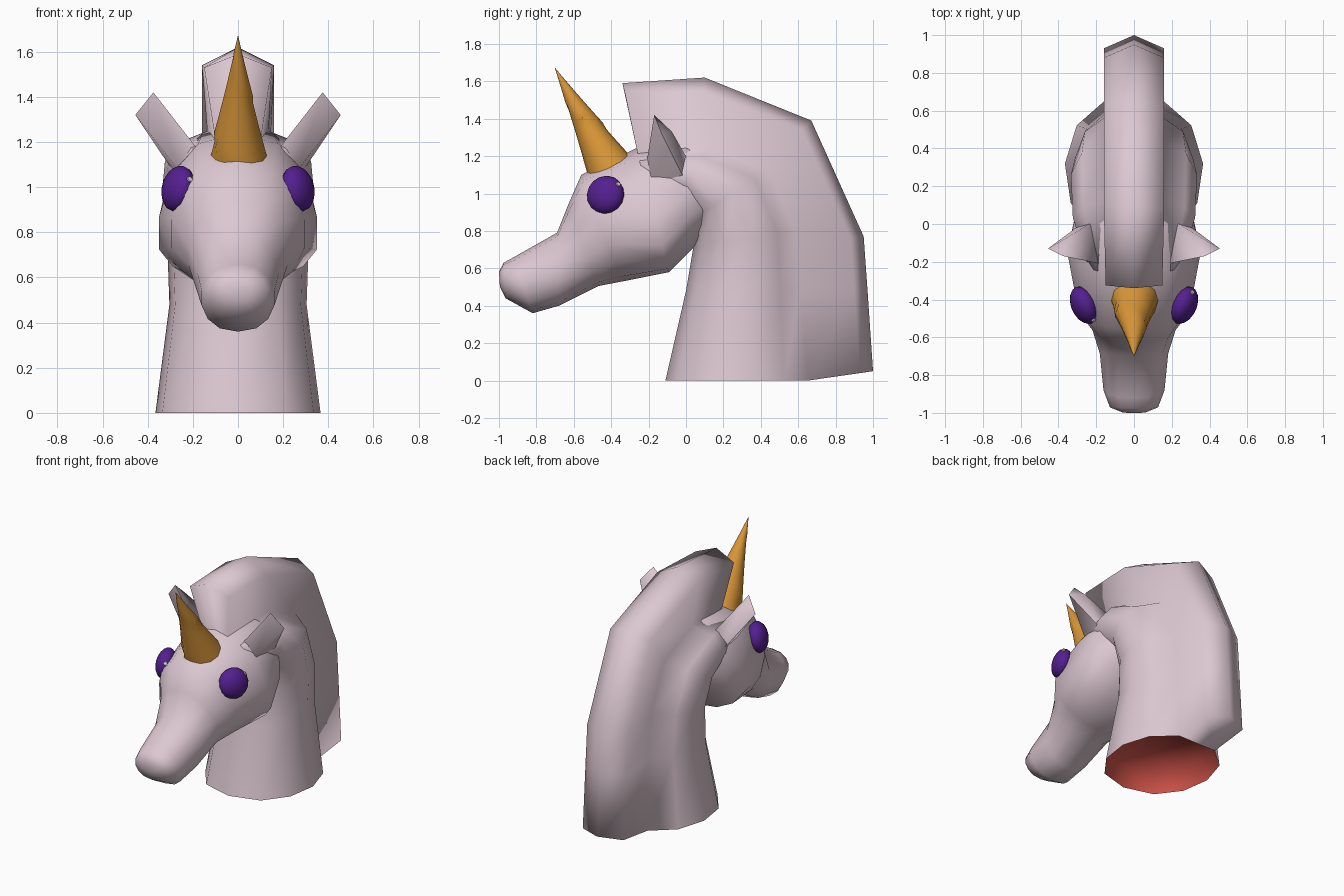
import bpy, bmesh, math
from mathutils import Vector, Matrix

if "Cube" in bpy.data.objects:
    bpy.data.objects.remove(bpy.data.objects["Cube"])


def material(name, rgb):
    m = bpy.data.materials.new(name)
    m.diffuse_color = (*rgb, 1)
    m.use_nodes = True
    m.node_tree.nodes["Principled BSDF"].inputs["Base Color"].default_value = m.diffuse_color
    return m


COAT = material("pale_lilac_coat", (0.72, 0.58, 0.64))
GOLD = material("gold", (0.70, 0.31, 0.04))
PURPLE = material("deep_purple", (0.09, 0.014, 0.28))
RED = material("red_underside", (0.62, 0.085, 0.065))
GLINT = material("eye_glint", (0.75, 0.72, 0.78))


def finish(bm, name, mat, angle=180):
    bmesh.ops.recalc_face_normals(bm, faces=bm.faces[:])
    me = bpy.data.meshes.new(name)
    bm.to_mesh(me)
    bm.free()
    ob = bpy.data.objects.new(name, me)
    bpy.context.collection.objects.link(ob)
    me.materials.append(mat)
    bpy.ops.object.select_all(action='DESELECT')
    ob.select_set(True)
    bpy.context.view_layer.objects.active = ob
    bpy.ops.object.shade_smooth_by_angle(angle=math.radians(angle))
    return ob


def loft(name, rings, mat, cap_start=False, cap_end=False, angle=180, extra=None):
    """Skin closed rings; extra lists point indices of a partial first cap."""
    bm = bmesh.new()
    vs = [[bm.verts.new(p) for p in r] for r in rings]
    n = len(rings[0])
    for a, b in zip(vs, vs[1:]):
        for i in range(n):
            j = (i + 1) % n
            bm.faces.new((a[i], a[j], b[j], b[i]))
    if cap_start:
        bm.faces.new(vs[0])
    if cap_end:
        bm.faces.new(vs[-1])
    if extra:
        bm.faces.new([vs[0][i] for i in extra])
    return finish(bm, name, mat, angle)


def oval(lo, hi, w, c=0.5, e=0.85, angles=None):
    """Oval ring spanning lo..hi in the yz plane, widest at fraction c."""
    pts = []
    for t in angles or [2 * math.pi * i / 14 for i in range(14)]:
        co, si = math.cos(t), math.sin(t)
        v = c + co * ((1 - c) if co > 0 else c)
        x = math.copysign(abs(si) ** e, si) * w if abs(si) > 1e-6 else 0
        pts.append((x, lo[0] + (hi[0] - lo[0]) * v, lo[1] + (hi[1] - lo[1]) * v))
    return pts


# Neck and mane crest as one skin: neck front, neck back, half width, mane edge, ridge
half = [math.radians(a) for a in (159, 127, 95, 64, 32, 0)]   # measured from the throat
neck_angles = [math.pi - a for a in half]
body = []
for lo, hi, w, edge, ridge, mw in (
        ((-0.11, 0), (0.68, 0), 0.367, (0.93, 0.04), (1.0, 0.05), 0.16),
        ((0.0, 0.48), (0.63, 0.48), 0.305, (0.90, 0.48), (0.97, 0.49), 0.16),
        ((0.04, 0.72), (0.60, 0.80), 0.315, (0.88, 0.76), (0.95, 0.77), 0.16),
        ((0.02, 0.86), (0.46, 1.13), 0.335, (0.62, 1.34), (0.67, 1.39), 0.16),
        ((-0.08, 0.94), (0.13, 1.26), 0.325, (0.09, 1.54), (0.10, 1.62), 0.16),
        ((-0.20, 0.98), (-0.26, 1.22), 0.24, (-0.325, 1.53), (-0.34, 1.59), 0.15)):
    right = oval(lo, hi, w, angles=[math.pi - a for a in reversed(half)])
    right.append((mw, *edge))
    left = [(-x, y, z) for x, y, z in reversed(right[1:])]
    body.append(right + [(0, *ridge)] + left)
loft("neck_and_mane", body, COAT, cap_end=True, extra=(5, 6, 7, 8, 9))

# Red recess under the neck
rim = [Vector(body[0][i]) for i in (0, 1, 2, 3, 4, 5, 9, 10, 11, 12, 13)]
mid = Vector((0, 0.28, 0))


def inset(k, z):
    return [mid + (p - mid) * k + Vector((0, 0, z)) for p in rim]


loft("neck_underside", [inset(0.995, 0.0), inset(0.90, 0.14)], RED, cap_end=True)

# Head: bottom point, top point, half width, height of widest point
loft("head", [oval(*s) for s in (
    ((-0.995, 0.50), (-1.0, 0.58), 0.06, 0.5),
    ((-0.965, 0.44), (-0.975, 0.63), 0.13, 0.5),
    ((-0.82, 0.36), (-0.92, 0.66), 0.165, 0.5),
    ((-0.68, 0.40), (-0.69, 0.79), 0.185, 0.45),
    ((-0.47, 0.505), (-0.63, 0.94), 0.225, 0.45),
    ((-0.34, 0.53), (-0.56, 1.10), 0.30, 0.45),
    ((-0.09, 0.58), (-0.27, 1.24), 0.357, 0.28),
    ((0.02, 0.69), (0.0, 1.27), 0.325, 0.4),
    ((0.16, 0.84), (0.2, 1.2), 0.18, 0.5))], COAT, cap_start=True)

# Horn: tilted cone with a spiral step
base, tip = Vector((0, -0.405, 1.14)), Vector((0, -0.70, 1.67))
axis = tip - base
side = axis.cross(Vector((1, 0, 0))).normalized()
rows, n, horn = 16, 12, []
for k in range(rows + 1):
    t = k / rows
    ring = []
    for i in range(n):
        a = 2 * math.pi * i / n
        step = (i / n + 1.5 * t + 0.25) % 1
        r = 0.130 * (1 - t) * (1 - 0.11 * step) + 0.001
        ring.append(base + axis * t + Vector((1, 0, 0)) * r * math.cos(a) + side * r * math.sin(a))
    horn.append(ring)
loft("horn", horn, GOLD, cap_start=True, cap_end=True, angle=30)

for s, label, spot in ((1, "right", (0.31, -0.36, 1.05)), (-1, "left", (-0.22, -0.50, 1.03))):
    # Ear: leaf with a flat front
    bm = bmesh.new()
    for x, y, z in ((0.375, -0.17, 1.42), (0.455, -0.13, 1.32), (0.36, -0.075, 1.33),
                    (0.18, -0.21, 1.17), (0.26, -0.19, 1.07),
                    (0.28, 0.0, 1.06), (0.22, 0.01, 1.18)):
        bm.verts.new((s * x, y, z))
    bmesh.ops.convex_hull(bm, input=bm.verts[:])
    finish(bm, label + "_ear", COAT, 75)

    # Eye: flattened ball facing outward
    normal = Vector((s * 0.88, -0.40, 0.20))
    rot = normal.to_track_quat('Z', 'Y').to_matrix().to_4x4()
    m = Matrix.Translation((s * 0.265, -0.43, 0.993)) @ rot @ Matrix.Diagonal((0.105, 0.104, 0.065, 1))
    bm = bmesh.new()
    bmesh.ops.create_uvsphere(bm, u_segments=16, v_segments=10, radius=1, matrix=m)
    finish(bm, label + "_eye", PURPLE)

    # Glint: tiny plate on the eye surface
    local = (m.inverted() @ Vector(spot)).normalized()
    out = m.to_3x3().inverted().transposed() @ local
    g = Matrix.Translation(m @ local) @ out.to_track_quat('Z', 'Y').to_matrix().to_4x4()
    bm = bmesh.new()
    bmesh.ops.create_cone(bm, cap_ends=True, segments=8, radius1=0.014, radius2=0.012, depth=0.006, matrix=g)
    finish(bm, label + "_eye_glint", GLINT, 30)
